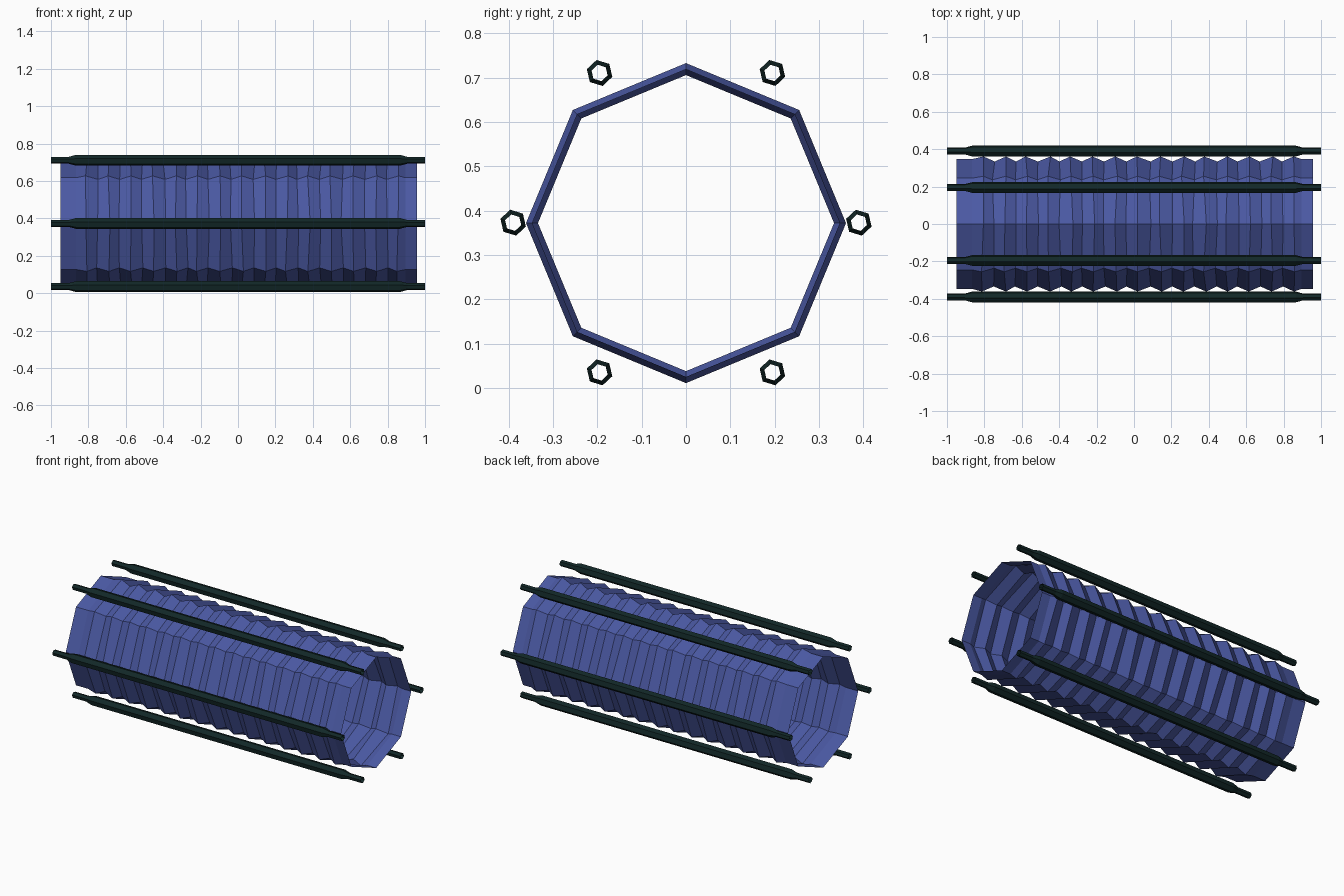
import bpy
import bmesh
import random
from math import cos, sin, radians

random.seed(4)
cube = bpy.data.objects.get("Cube")
if cube:
    bpy.data.objects.remove(cube, do_unlink=True)

CENTRE_Z = 0.373


def make_material(name, colour):
    mat = bpy.data.materials.new(name)
    mat.use_nodes = True
    mat.diffuse_color = colour
    mat.node_tree.nodes["Principled BSDF"].inputs["Base Color"].default_value = colour
    return mat


def make_tube(name, profile, sides, turn, y, z, mat, wobble=0.0):
    """Open faceted tube along x; profile is a list of (x, radius)."""
    bm = bmesh.new()
    rings = []
    last = len(profile) - 1
    for n, (x, r) in enumerate(profile):
        shift = wobble if 1 < n < last - 1 else 0.0
        ring = []
        for k in range(sides):
            a = turn + radians(360 * k / sides)
            dx = random.uniform(-shift, shift)
            ring.append(bm.verts.new((x + dx, r * cos(a), r * sin(a))))
        rings.append(ring)
    for a, b in zip(rings, rings[1:]):
        for k in range(sides):
            j = (k + 1) % sides
            bm.faces.new((a[k], a[j], b[j], b[k]))
    # face outwards
    bm.normal_update()
    if sum(f.normal.dot(f.calc_center_median() * 1) - f.normal.x * f.calc_center_median().x
           for f in bm.faces) < 0:
        bmesh.ops.reverse_faces(bm, faces=bm.faces[:])
    mesh = bpy.data.meshes.new(name)
    bm.to_mesh(mesh)
    bm.free()
    mesh.materials.append(mat)
    obj = bpy.data.objects.new(name, mesh)
    obj.location = (0, y, z)
    bpy.context.collection.objects.link(obj)
    return obj


blue = make_material("blue", (0.07, 0.1, 0.37, 1))
dark_green = make_material("dark green", (0.006, 0.021, 0.021, 1))

# Pleated octagonal sleeve: plain collars at the ends, zigzag between
PLEATS, FIRST, STEP = 15, -0.81, 0.119
profile = [(-0.95, 0.347), (-0.865, 0.347)]
for i in range(PLEATS):
    x = FIRST + i * STEP
    profile.append((x, 0.361))
    if i < PLEATS - 1:
        profile.append((x + STEP / 2, 0.334))
profile += [(0.895, 0.347), (0.957, 0.347)]
make_tube("pleated_sleeve", profile, 8, 0, 0, CENTRE_Z - 0.001, blue, 0.008)

# Six hollow hexagonal rods around the sleeve, with narrowed tips
rod_profile = [(-1, 0.019), (-0.905, 0.019), (-0.865, 0.03),
               (0.865, 0.03), (0.905, 0.019), (1, 0.019)]
for i in range(6):
    a = radians(60 * i)
    make_tube(f"rod_{i + 1}", rod_profile, 6, radians(-17),
              0.39 * cos(a), CENTRE_Z + 0.39 * sin(a), dark_green)
